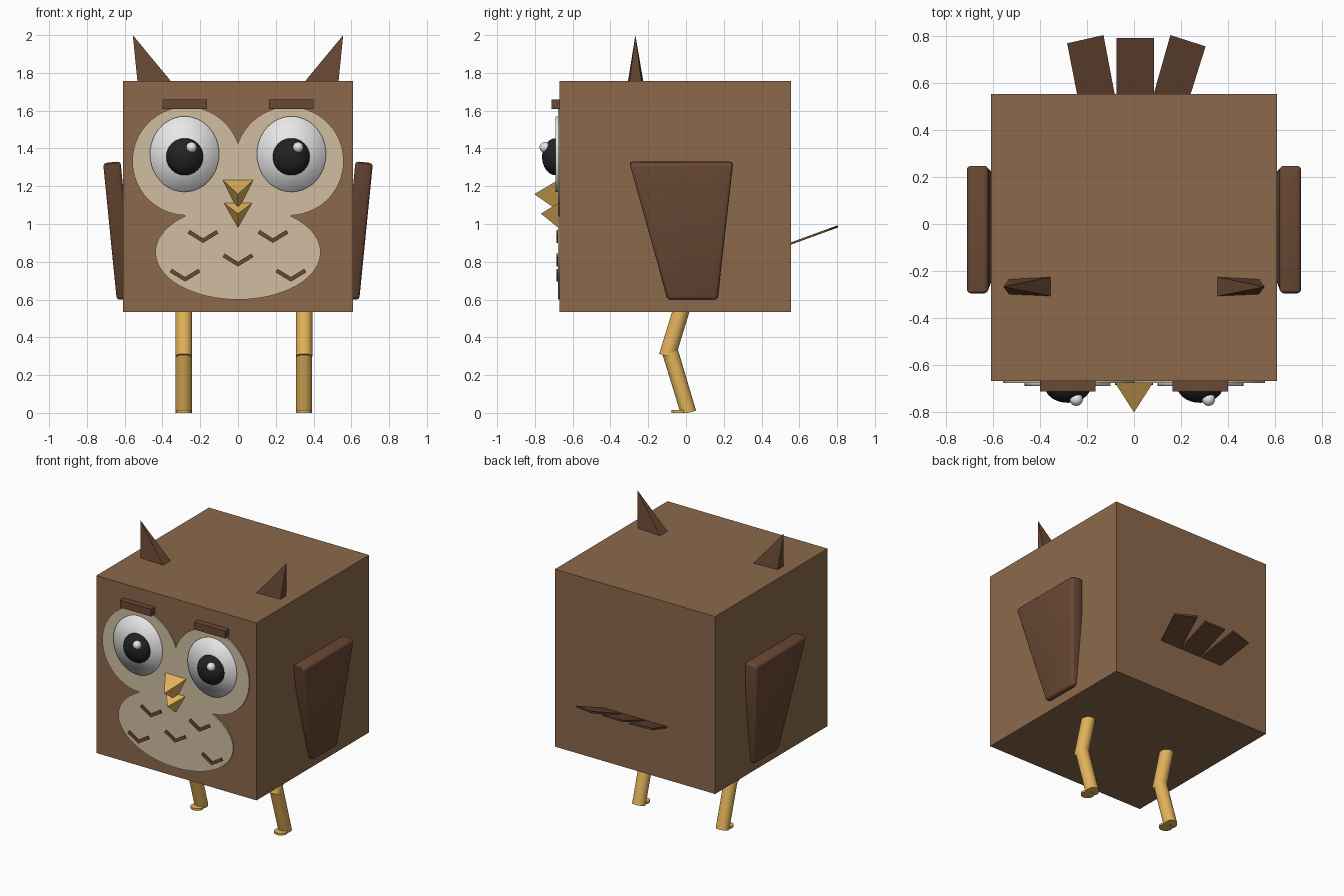
import bpy, bmesh, math
from mathutils import Vector, Matrix

if "Cube" in bpy.data.objects:
    bpy.data.objects.remove(bpy.data.objects["Cube"])


def colour(name, r, g, b):
    m = bpy.data.materials.new(name)
    lin = [((c / 255 + 0.055) / 1.055) ** 2.4 if c > 10 else c / 255 / 12.92 for c in (r, g, b)]
    m.diffuse_color = (*lin, 1)
    m.use_nodes = True
    m.node_tree.nodes["Principled BSDF"].inputs["Base Color"].default_value = m.diffuse_color
    return m


BROWN = colour("body brown", 140, 105, 75)
DARK = colour("dark brown", 105, 72, 52)
CREAM = colour("cream", 209, 190, 162)
YELLOW = colour("yellow", 226, 179, 90)
WHITE = colour("white", 238, 238, 238)
BLACK = colour("black", 34, 34, 34)


def finish(name, bm, mat, smooth=None):
    bmesh.ops.recalc_face_normals(bm, faces=bm.faces[:])
    me = bpy.data.meshes.new(name)
    bm.to_mesh(me)
    bm.free()
    me.materials.append(mat)
    ob = bpy.data.objects.new(name, me)
    bpy.context.collection.objects.link(ob)
    if smooth is not None:
        bpy.ops.object.select_all(action='DESELECT')
        ob.select_set(True)
        bpy.context.view_layer.objects.active = ob
        bpy.ops.object.shade_smooth_by_angle(angle=math.radians(smooth))
    return ob


def hull(name, points, mat, bevel=0):
    bm = bmesh.new()
    for p in points:
        bm.verts.new(p)
    bmesh.ops.convex_hull(bm, input=bm.verts[:])
    bmesh.ops.dissolve_limit(bm, angle_limit=0.02, verts=bm.verts[:], edges=bm.edges[:])
    if bevel:
        bmesh.ops.bevel(bm, geom=bm.edges[:], offset=bevel, segments=3, profile=0.5, affect='EDGES')
    return finish(name, bm, mat, 35 if bevel else None)


def box(name, x, y, z, mat):
    return hull(name, [(a, b, c) for a in x for b in y for c in z], mat)


def plate(name, outline, y0, y1, mat):
    """Extrude an x-z outline from y0 to y1."""
    bm = bmesh.new()
    f = bm.faces.new([bm.verts.new((x, y0, z)) for x, z in outline])
    ext = bmesh.ops.extrude_face_region(bm, geom=[f])
    bmesh.ops.translate(bm, vec=(0, y1 - y0, 0), verts=[v for v in ext['geom'] if isinstance(v, bmesh.types.BMVert)])
    return finish(name, bm, mat, 30)


def ball(name, centre, radii, mat):
    bm = bmesh.new()
    bmesh.ops.create_uvsphere(bm, u_segments=32, v_segments=16, radius=1,
                              matrix=Matrix.Translation(centre) @ Matrix.Diagonal((*radii, 1)))
    return finish(name, bm, mat, 180)


def tube(name, a, b, r, mat):
    a, b = Vector(a), Vector(b)
    bm = bmesh.new()
    turn = (b - a).to_track_quat('Z', 'Y').to_matrix().to_4x4()
    bmesh.ops.create_cone(bm, cap_ends=True, segments=24, radius1=r, radius2=r, depth=(b - a).length,
                          matrix=Matrix.Translation((a + b) / 2) @ turn)
    # keep the end flush with the ground
    for v in bm.verts:
        v.co.z = max(v.co.z, 0)
    return finish(name, bm, mat, 40)


FRONT = -0.67

# Body
box("body", (-0.61, 0.61), (FRONT, 0.555), (0.535, 1.757), BROWN)

# Face and belly patch: two circles joined with an ellipse
cx, cz, cr = 0.272, 1.333, 0.287
ez, ea, eb = 0.85, 0.437, 0.25
half = []
start = math.acos(-cx / cr)
for i in range(181):
    t = start - i * math.radians(2)
    x, z = cx + cr * math.cos(t), cz + cr * math.sin(t)
    if t < 0 and (x / ea) ** 2 + ((z - ez) / eb) ** 2 < 1:
        break
    half.append((max(x, 0), z))
for i in range(91):
    t = math.radians(90 - 2 * i)
    x, z = ea * math.cos(t), ez + eb * math.sin(t)
    if x > 0.2 or z < ez:
        if (x - cx) ** 2 + (z - cz) ** 2 > cr ** 2 and (x > half[-1][0] or z < ez):
            half.append((x, z))
half[-1] = (0, ez - eb)
outline = half + [(-x, z) for x, z in reversed(half[1:-1])]
plate("face_patch", outline, FRONT + 0.005, FRONT - 0.008, CREAM)

for s, side in ((-1, "left"), (1, "right")):
    # Eyes
    bm = bmesh.new()
    bmesh.ops.create_cone(bm, cap_ends=True, cap_tris=True, segments=48, radius1=1, radius2=1, depth=1,
                          matrix=Matrix.Translation((s * 0.283, -0.678, 1.37))
                          @ Matrix.Diagonal((0.183, 0.026, 0.2, 1)) @ Matrix.Rotation(math.pi / 2, 4, 'X'))
    finish(side + "_eye_white", bm, WHITE, 180)
    ball(side + "_pupil", (s * 0.282, -0.69, 1.356), (0.098, 0.072, 0.098), BLACK)
    ball(side + "_eye_glint", (s * 0.282 + 0.036, -0.747, 1.406), (0.028, 0.028, 0.028), WHITE)
    # Brows
    box(side + "_brow", sorted((s * 0.165, s * 0.4)), (-0.713, -0.665), (1.61, 1.66), DARK)
    # Ears
    hull(side + "_ear", [(s * x, y, z) for x, y, z in (
        (0.35, -0.225, 1.75), (0.35, -0.308, 1.75), (0.532, -0.3, 1.75), (0.532, -0.235, 1.75),
        (0.557, -0.268, 2.0))], DARK)
    # Wings, leaning in towards the bottom
    hull(side + "_wing", [(s * x, y, z) for x, y, z in (
        (0.714, -0.3, 1.322), (0.714, 0.25, 1.322), (0.622, -0.3, 1.332), (0.622, 0.25, 1.332),
        (0.642, -0.097, 0.598), (0.642, 0.167, 0.598), (0.55, -0.097, 0.606), (0.55, 0.167, 0.606))],
        DARK, bevel=0.018)

# Beak
for name, w, top, low, apex in (("upper_beak", 0.085, 1.237, 1.065, (0, -0.803, 1.158)),
                                ("lower_beak", 0.08, 1.115, 0.975, (0, -0.768, 1.055))):
    hull(name, [(-w, FRONT, top), (w, FRONT, top), (0, FRONT, low), apex], YELLOW)

# Chest feather marks
for i, (x, z) in enumerate(((-0.185, 0.9), (0.185, 0.9), (0, 0.775), (-0.28, 0.695), (0.28, 0.695))):
    v = ((0, 0), (0.082, 0.05), (0.07, 0.068), (0, 0.024), (-0.07, 0.068), (-0.082, 0.05))
    plate(f"feather_mark_{i + 1}", [(x + a, z + b) for a, b in v], -0.676, -0.686, DARK)

# Legs and feet
for x, side in ((-0.287, "left"), (0.35, "right")):
    tube(side + "_upper_leg", (x, -0.02, 0.56), (x, -0.1, 0.3), 0.044, YELLOW)
    tube(side + "_lower_leg", (x, -0.083, 0.32), (x, 0.012, 0.0), 0.043, YELLOW)
    tube(side + "_foot", (x, -0.034, 0), (x, -0.034, 0.014), 0.042, YELLOW)

# Tail feathers, all rising along one slope
feathers = (((-0.24, 0.54), (-0.08, 0.54), (-0.13, 0.805), (-0.285, 0.77)),
            ((-0.075, 0.54), (0.085, 0.54), (0.085, 0.793), (-0.075, 0.793)),
            ((0.08, 0.54), (0.237, 0.54), (0.305, 0.757), (0.155, 0.805)))
for i, f in enumerate(feathers):
    hull(f"tail_feather_{i + 1}", [(x, y, 0.885 + (y - 0.54) * 0.365 + d) for x, y in f for d in (0, 0.012)], DARK)
